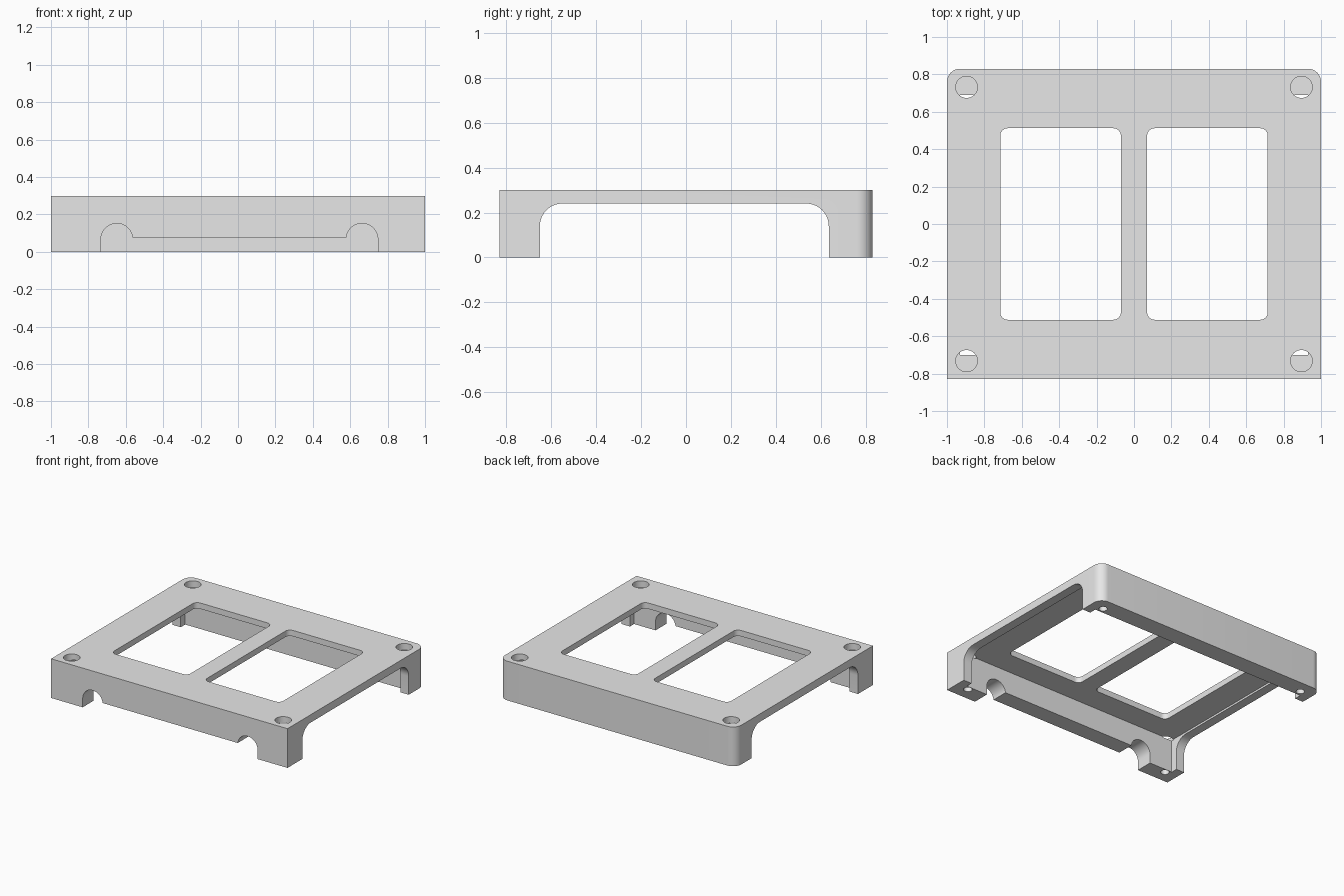
import bpy
import bmesh
from math import cos, sin, pi, radians
from mathutils import Vector

cube = bpy.data.objects.get("Cube")
if cube:
    bpy.data.objects.remove(cube, do_unlink=True)

grey = bpy.data.materials.new("light_grey")
grey.use_nodes = True
grey.diffuse_color = (0.8, 0.8, 0.8, 1)
grey.node_tree.nodes["Principled BSDF"].inputs["Base Color"].default_value = (0.8, 0.8, 0.8, 1)


def rounded(x0, x1, y0, y1, front=0, back=0, steps=10):
    """Counter-clockwise rectangle with one radius for low and one for high corners."""
    points = []
    corners = [(x0, y0, 1, 1, front, pi), (x1, y0, -1, 1, front, 1.5 * pi),
               (x1, y1, -1, -1, back, 0), (x0, y1, 1, -1, back, pi / 2)]
    for x, y, sx, sy, r, start in corners:
        if r == 0:
            points.append((x, y))
            continue
        for i in range(steps + 1):
            a = start + pi / 2 * i / steps
            points.append((x + sx * r + r * cos(a), y + sy * r + r * sin(a)))
    return points


def circle(x, y, r, steps=40):
    return [(x + r * cos(2 * pi * i / steps), y + r * sin(2 * pi * i / steps))
            for i in range(steps)]


def prism(name, outline, low, high, axis="z"):
    """Extrude a 2D outline along an axis."""
    place = {"z": lambda u, v, w: Vector((u, v, w)),
             "x": lambda u, v, w: Vector((w, u, v)),
             "y": lambda u, v, w: Vector((u, w, v))}[axis]
    bm = bmesh.new()
    face = bm.faces.new([bm.verts.new(place(u, v, low)) for u, v in outline])
    grown = bmesh.ops.extrude_face_region(bm, geom=[face])["geom"]
    bmesh.ops.translate(bm, vec=place(0, 0, high - low),
                        verts=[g for g in grown if isinstance(g, bmesh.types.BMVert)])
    bmesh.ops.recalc_face_normals(bm, faces=bm.faces)
    mesh = bpy.data.meshes.new(name)
    bm.to_mesh(mesh)
    bm.free()
    mesh.materials.append(grey)
    obj = bpy.data.objects.new(name, mesh)
    bpy.context.collection.objects.link(obj)
    return obj


def cut(target, cutter):
    cutter.hide_render = True
    mod = target.modifiers.new("cut", "BOOLEAN")
    mod.operation = "DIFFERENCE"
    mod.solver = "EXACT"
    mod.object = cutter
    bpy.context.view_layer.objects.active = target
    bpy.ops.object.modifier_apply(modifier=mod.name)
    bpy.data.objects.remove(cutter, do_unlink=True)


# Block with rounded rear corners
frame = prism("raised_frame", rounded(-1, 1, -0.83, 0.83, back=0.07), 0, 0.3)

# Open tunnel from side to side, then a slightly wider pocket between the end ribs
cut(frame, prism("tunnel", rounded(-0.65, 0.635, -0.1, 0.24, back=0.1), -1.1, 1.1, "x"))
cut(frame, prism("pocket", rounded(-0.93, 0.93, -0.7, 0.69), -0.1, 0.255))

# Two windows in the top plate
for side in (-1, 1):
    x0, x1 = sorted((side * 0.07, side * 0.715))
    cut(frame, prism("window", rounded(x0, x1, -0.512, 0.512, 0.04, 0.04), 0.2, 0.4))

# Low slot and two arched notches through the front wall
cut(frame, prism("front_slot", rounded(-0.65, 0.665, -0.1, 0.078), -1, -0.6, "y"))
for x in (-0.648, 0.663):
    cut(frame, prism("front_arch", rounded(x - 0.085, x + 0.085, -0.1, 0.152, back=0.0849),
                     -1, -0.6, "y"))

# Blind recesses on top and small blind holes under each foot
for x in (-0.895, 0.895):
    for y in (-0.732, 0.732):
        cut(frame, prism("top_recess", circle(x, y, 0.058), 0.25, 0.4))
        cut(frame, prism("foot_hole", circle(x, y, 0.03), -0.1, 0.1))

bpy.ops.object.select_all(action="DESELECT")
frame.select_set(True)
bpy.context.view_layer.objects.active = frame
bpy.ops.object.shade_smooth_by_angle(angle=radians(30))
